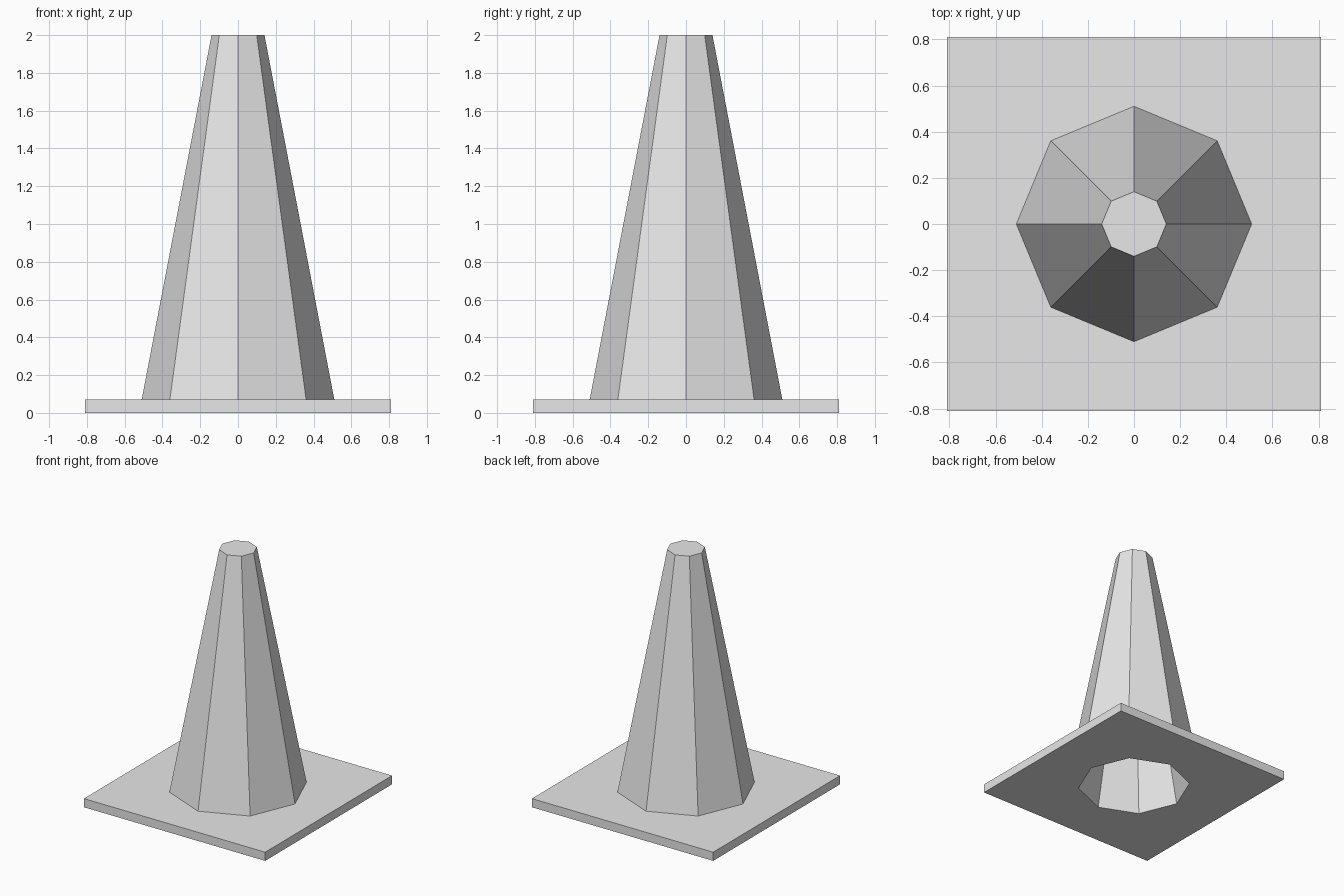
import bpy

cube = bpy.data.objects.get("Cube")
if cube:
    bpy.data.objects.remove(cube, do_unlink=True)

SIDES = 8
PLATE_HALF, PLATE_TOP, HEIGHT = 0.81, 0.07, 2.0
FOOT_RADIUS, TIP_RADIUS = 0.51, 0.14
WALL = 0.1
SLOPE = (FOOT_RADIUS - TIP_RADIUS) / (HEIGHT - PLATE_TOP)

grey = bpy.data.materials.new("plain_grey")
grey.use_nodes = True
colour = (0.8, 0.8, 0.8, 1)
grey.diffuse_color = colour
grey.node_tree.nodes["Principled BSDF"].inputs["Base Color"].default_value = colour


def radius_at(z):
    return FOOT_RADIUS - SLOPE * (z - PLATE_TOP)


def frustum(name, z0, z1, inset=0):
    """Eight-sided tapered solid with a corner on each axis."""
    bpy.ops.mesh.primitive_cone_add(
        vertices=SIDES, radius1=radius_at(z0) - inset, radius2=radius_at(z1) - inset,
        depth=z1 - z0, location=(0, 0, (z0 + z1) / 2))
    obj = bpy.context.object
    obj.name = name
    return obj


# Square base plate
bpy.ops.mesh.primitive_cube_add(size=1, location=(0, 0, PLATE_TOP / 2))
plate = bpy.context.object
plate.name = "base_plate"
plate.scale = (2 * PLATE_HALF, 2 * PLATE_HALF, PLATE_TOP)
bpy.ops.object.transform_apply(location=False, rotation=False, scale=True)

# Tapered body, seated slightly into the plate
body = frustum("cone_body", PLATE_TOP / 2, HEIGHT)

# Hollow inside, open at the bottom
bore = frustum("hollow_cutter", -0.05, HEIGHT - WALL, WALL)
bore.hide_render = True

for part in (plate, body):
    part.data.materials.append(grey)
    bpy.context.view_layer.objects.active = part
    cut = part.modifiers.new("hollow", 'BOOLEAN')
    cut.operation = 'DIFFERENCE'
    cut.solver = 'EXACT'
    cut.object = bore
    bpy.ops.object.modifier_apply(modifier=cut.name)

bpy.data.objects.remove(bore, do_unlink=True)
